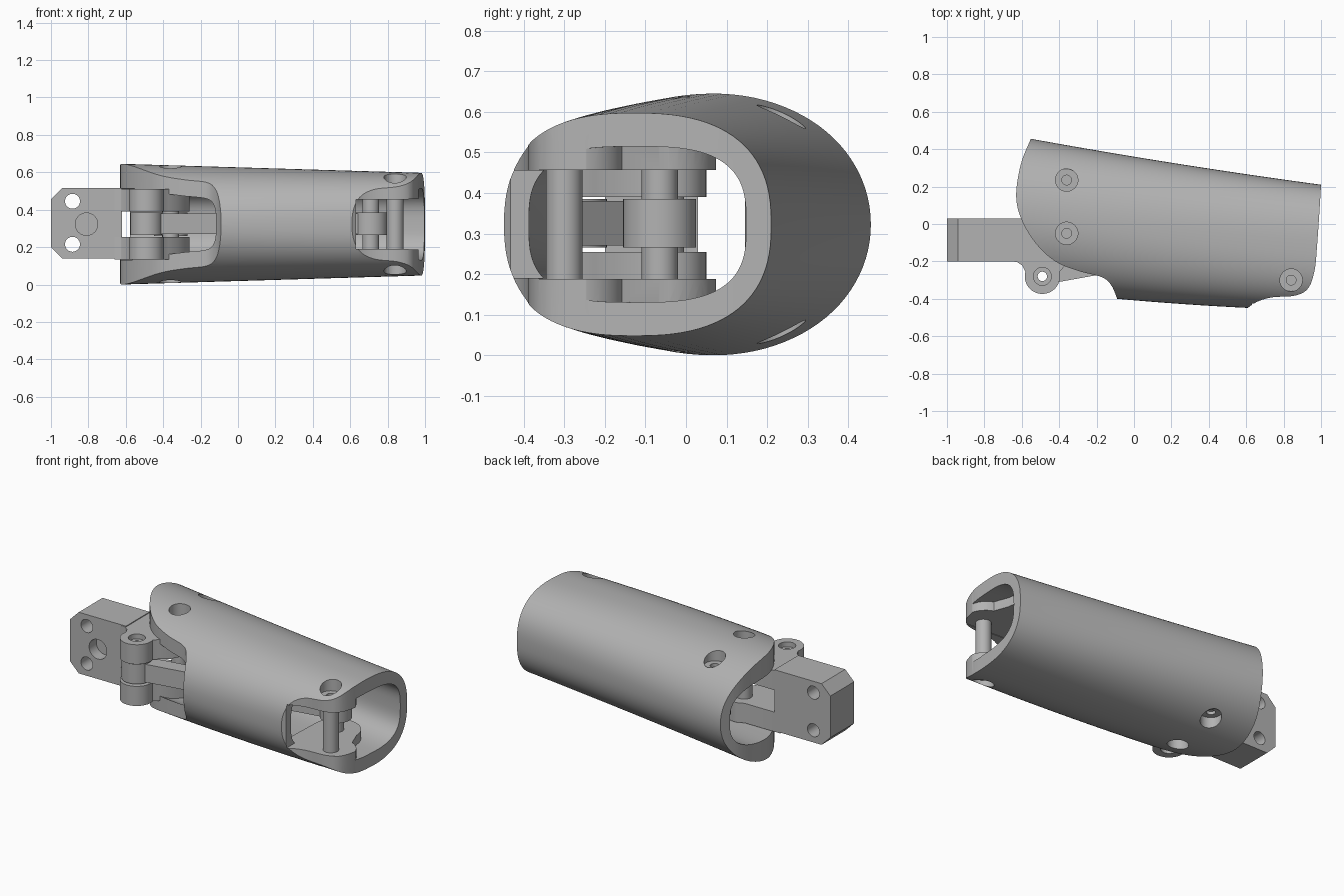
import bpy, bmesh, math
from mathutils import Vector

cube = bpy.data.objects.get("Cube")
if cube:
    bpy.data.objects.remove(cube)

MID = 0.3225
grey = bpy.data.materials.new("light grey")
grey.use_nodes = True
grey.diffuse_color = (0.45, 0.45, 0.45, 1)
grey.node_tree.nodes["Principled BSDF"].inputs["Base Color"].default_value = (0.45, 0.45, 0.45, 1)


def finish(name, bm):
    bmesh.ops.recalc_face_normals(bm, faces=bm.faces)
    mesh = bpy.data.meshes.new(name)
    bm.to_mesh(mesh)
    bm.free()
    mesh.materials.append(grey)
    ob = bpy.data.objects.new(name, mesh)
    bpy.context.collection.objects.link(ob)
    return ob


def loft(name, rings):
    bm = bmesh.new()
    loops = [[bm.verts.new(p) for p in ring] for ring in rings]
    n = len(loops[0])
    for a, b in zip(loops, loops[1:]):
        for i in range(n):
            j = (i + 1) % n
            bm.faces.new((a[i], a[j], b[j], b[i]))
    bm.faces.new(loops[0])
    bm.faces.new(loops[-1])
    return finish(name, bm)


def prism(name, pts, z0, z1):
    return loft(name, [[(x, y, z) for x, y in pts] for z in (z0, z1)])


def arc(c, r, a0=0, a1=360, steps=40):
    last = steps if a1 - a0 == 360 else steps - 1
    angles = [math.radians(a0 + (a1 - a0) * i / last) for i in range(steps)]
    return [(c[0] + r * math.cos(a), c[1] + r * math.sin(a)) for a in angles]


def disc(name, c, r, z0, z1):
    return prism(name, arc(c, r), z0, z1)


def combine(ob, tool, op="DIFFERENCE"):
    mod = ob.modifiers.new("bool", "BOOLEAN")
    mod.object, mod.operation, mod.solver = tool, op, "EXACT"
    bpy.context.view_layer.update()
    done = bpy.data.meshes.new_from_object(ob.evaluated_get(bpy.context.evaluated_depsgraph_get()))
    ob.modifiers.clear()
    ob.data = done
    bpy.data.objects.remove(tool)


def spline(pts, steps=6):
    # Smooth open curve through the points
    v = [Vector(p) for p in pts]
    v = [v[0]] + v + [v[-1]]
    out = []
    for a, b, c, d in zip(v, v[1:], v[2:], v[3:]):
        for k in range(steps):
            t = k / steps
            out.append(tuple(0.5 * (2 * b + (c - a) * t + (2 * a - 5 * b + 4 * c - d) * t * t
                                    + (3 * b - a - 3 * c + d) * t ** 3)))
    return out + [tuple(v[-1])]


def section(x, inset):
    # Superellipse slice of the casing, or of its hollow when inset
    front = -0.408 - 0.085 * x + 0.03 * x * x + inset
    back = 0.36 - 0.165 * x + 0.015 * x * x - inset
    half = 0.192 if inset else 0.304 - 0.03 * x
    power = 2 / (3 if inset else 2.2 + 0.3 * x)
    ring = []
    for i in range(96):
        c, s = math.cos(math.tau * i / 96), math.sin(math.tau * i / 96)
        ring.append((x, (front + back) / 2 + (back - front) / 2 * math.copysign(abs(c) ** power, c),
                     MID + half * math.copysign(abs(s) ** power, s)))
    return ring


def tube(name, inset, x0, x1, n=20):
    return loft(name, [section(x0 + (x1 - x0) * i / n, inset) for i in range(n + 1)])


def both(fn, z0, z1):
    # Run for a height range and its mirror about the middle plane
    fn(z0, z1)
    fn(2 * MID - z1, 2 * MID - z0)


TIP, CRANK = (0.84, -0.30), (0.71, -0.065)
PIVOT, STOP, KNUCKLE = (-0.36, -0.05), (-0.36, 0.235), (-0.49, -0.28)

# Casing trimmed by its plan outline
casing = tube("casing", 0, -0.75, 1.1)
left_end = spline([(-0.53, 0.52), (-0.55, 0.46), (-0.605, 0.32), (-0.63, 0.15), (-0.60, 0.02),
                   (-0.52, -0.11), (-0.42, -0.20), (-0.30, -0.25), (-0.17, -0.285),
                   (-0.12, -0.33), (-0.09, -0.40)])
right_end = spline([(0.60, -0.455), (0.66, -0.415), (0.74, -0.392), (0.86, -0.383), (0.93, -0.345),
                    (0.965, -0.25), (0.98, -0.1), (1.0, 0.21), (1.0, 0.3)])
plan = left_end + [(-0.09, -0.6), (0.60, -0.6)] + right_end + [(1.0, 0.6), (-0.53, 0.6)]
combine(casing, prism("plan_cutter", plan, -0.5, 1.2), "INTERSECT")

# Hollow, leaving lugs around the tip pins
hollow = tube("hollow_cutter", 0.062, -0.85, 1.2)
lug = [(0.55, -0.6), (1.3, -0.6), (1.3, -0.3), (0.97, -0.3)] + arc((0.84, -0.28), 0.13, 0, 70, 10) \
    + arc(CRANK, 0.14, 0, 180, 20)
both(lambda a, b: combine(hollow, prism("lug_keep", lug, a, b)), 0.457, 0.6)
combine(casing, hollow)
window = [(0.63, -0.7), (1.2, -0.7), (1.2, -0.15), (0.63, -0.15)]
combine(casing, prism("window_cutter", window, 0.19, 0.455))

# Screw pockets on top and bottom
for spot, floor in ((TIP, 0.52), (PIVOT, 0.565), (STOP, 0.55)):
    both(lambda a, b: combine(casing, disc("pocket_cutter", spot, 0.06, a, b)), floor, 0.9)
    both(lambda a, b: combine(casing, disc("bore_cutter", spot, 0.026, a, b)), floor - 0.03, 0.7)

# Pins
pins = [disc(name, spot, 0.045, 2 * MID - top, top) for name, spot, top in
        (("tip_pin", TIP, 0.475), ("crank_pin", CRANK, 0.475),
         ("pivot_pin", PIVOT, 0.53), ("stop_pin", STOP, 0.53))]
stop_roller = disc("stop_roller", STOP, 0.09, 0.26, 0.385)

# Mounting block with clipped corners and cross holes
clip, low, high = 0.06, 0.14, 0.515
profile = [(-0.62, low), (-0.62, high), (-1 + clip, high), (-1, high - clip), (-1, low + clip), (-1 + clip, low)]
block = loft("mounting_block", [[(x, y, z) for x, z in profile] for y in (-0.2, 0.03)])


def cross_hole(c, r, y0, y1):
    combine(block, loft("hole_cutter", [[(x, y, z) for x, z in arc(c, r)] for y in (y0, y1)]))


for z in (0.215, 0.445):
    cross_hole((-0.885, z), 0.04, -0.5, 0.5)
cross_hole((-0.81, MID), 0.06, -0.5, -0.13)

# Fork plates joining the block to its two pivots
fork = [(-0.66, 0.03), (-0.66, -0.2), (-0.625, -0.203), (-0.598, -0.222)] + arc(KNUCKLE, 0.094, 165, 375, 28) \
    + [(-0.37, -0.225), (-0.33, -0.2)] + arc(PIVOT, 0.1, -30, 100, 16) + [(-0.42, 0.03)]


def add_fork(a, b):
    plate = prism("fork_plate", fork, a, b)
    combine(plate, disc("bore_cutter", KNUCKLE, 0.025, -1, 1))
    outer = b if b > MID else a
    combine(plate, disc("counterbore_cutter", KNUCKLE, 0.048, outer - 0.03, outer + 0.03))
    plates.append(plate)


plates = []
both(add_fork, 0.39, 0.51)

# Long link between the knuckle and the crank pin
link = disc("drive_link", CRANK, 0.09, 0.265, 0.385)
combine(link, disc("link_eye", KNUCKLE, 0.085, 0.265, 0.385), "UNION")
p, q = Vector(KNUCKLE), Vector(CRANK)
side = (q - p).orthogonal().normalized() * 0.045
bar = [tuple(v) for v in (p - side, q - side, q + side, p + side)]
combine(link, prism("link_bar", bar, 0.27, 0.38), "UNION")
combine(link, disc("bore_cutter", KNUCKLE, 0.025, -1, 1))

# Smooth the rounded surfaces, keep edges crisp
bpy.ops.object.select_all(action="DESELECT")
for ob in [casing, stop_roller, block, link] + pins + plates:
    ob.select_set(True)
bpy.context.view_layer.objects.active = casing
bpy.ops.object.shade_smooth_by_angle(angle=math.radians(30))
